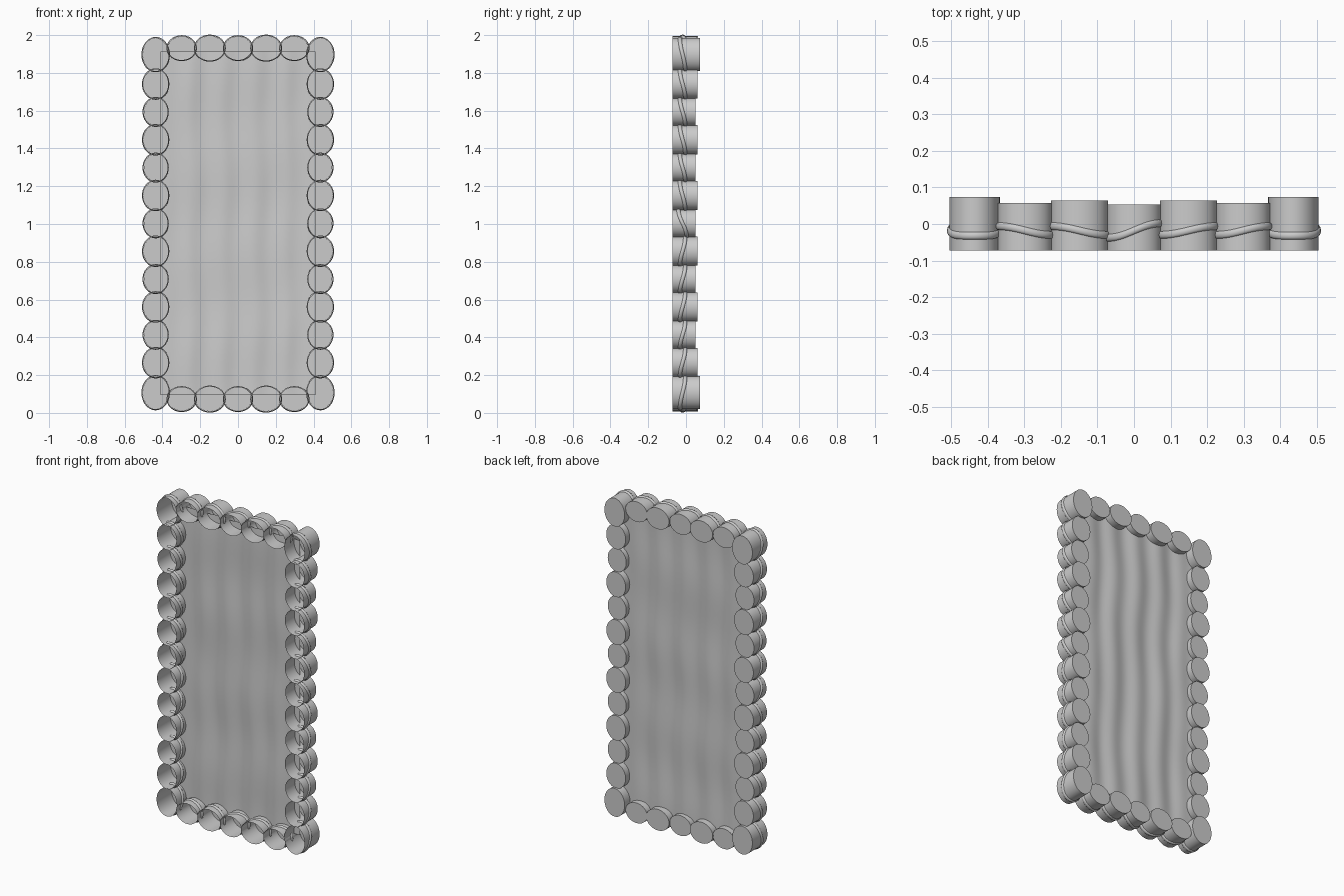
import bpy, bmesh, math

if "Cube" in bpy.data.objects:
    bpy.data.objects.remove(bpy.data.objects["Cube"])

SEG = 40
PANEL_Y = 0.02


def finish(name, bm):
    bmesh.ops.recalc_face_normals(bm, faces=bm.faces)
    me = bpy.data.meshes.new(name)
    bm.to_mesh(me)
    bm.free()
    ob = bpy.data.objects.new(name, me)
    bpy.context.collection.objects.link(ob)
    bpy.ops.object.select_all(action='DESELECT')
    ob.select_set(True)
    bpy.context.view_layer.objects.active = ob
    bpy.ops.object.shade_smooth_by_angle(angle=math.radians(50))
    return ob


def bead(name, x, z, rx, rz, back, tilt_x=0.0, tilt_z=0.0):
    """Oval cup open to the front, with a raised, tilted cord on its wall."""
    bm = bmesh.new()
    ang = [2 * math.pi * i / SEG for i in range(SEG)]
    # cup wall and flat back
    front = [bm.verts.new((x + rx * math.cos(a), -0.072, z + rz * math.sin(a))) for a in ang]
    rear = [bm.verts.new((x + rx * math.cos(a), back, z + rz * math.sin(a))) for a in ang]
    for i in range(SEG):
        j = (i + 1) % SEG
        bm.faces.new((front[i], front[j], rear[j], rear[i]))
    bm.faces.new(rear)
    finish(name, bm)
    # cord: half-round profile sitting on the outside of the wall
    bm = bmesh.new()
    n, loops = 6, []
    for a in ang:
        c, s = math.cos(a), math.sin(a)
        wave = lambda u: math.sin(u * math.pi / 2)
        y = -0.018 + tilt_x * wave(c) + tilt_z * wave(s)
        loop = []
        for k in range(n + 1):
            t = math.pi * k / n
            d = 0.0005 + 0.006 * math.sin(t)
            loop.append(bm.verts.new((x + (rx + d) * c, y + 0.010 * math.cos(t), z + (rz + d) * s)))
        loops.append(loop)
    for i in range(SEG):
        p, q = loops[i], loops[(i + 1) % SEG]
        for k in range(n):
            bm.faces.new((p[k], p[k + 1], q[k + 1], q[k]))
    finish(name + "_cord", bm)


# rippled centre panel
bm = bmesh.new()
NX, NZ, W, Z0, Z1 = 48, 80, 0.41, 0.095, 1.913
rows = []
for j in range(NZ + 1):
    z = Z0 + (Z1 - Z0) * j / NZ
    row = []
    for i in range(NX + 1):
        x = -W + 2 * W * i / NX
        fade = max(0.0, min(1.0, (W - abs(x)) / 0.15))
        y = PANEL_Y + 0.005 * math.cos(2 * math.pi * (x + 0.008 * math.sin(9 * z)) / 0.17) * fade
        y += 0.004 * math.sin(9 * z + 5 * x) * math.cos(7 * x - 4 * z) * fade
        row.append(bm.verts.new((x, y, z)))
    rows.append(row)
for j in range(NZ):
    for i in range(NX):
        bm.faces.new((rows[j][i], rows[j][i + 1], rows[j + 1][i + 1], rows[j + 1][i]))
finish("rippled_panel", bm)

# side beads, alternating large and small
for side, sx in (("left", -1), ("right", 1)):
    for k in range(11):
        big = k % 2 == 0
        z = 0.266 + 0.1475 * k
        tilt = 0.014 if k < 5 else (-0.022 if k == 5 else -0.014)
        bead(f"{side}_bead_{k + 1}", sx * 0.436, z, 0.066 if big else 0.063,
             0.077 if big else 0.073, 0.06 if big else 0.05, tilt_z=tilt)
    # larger corner beads
    for lvl, z, t in (("bottom", 0.107, 0.014), ("top", 1.897, -0.014)):
        bead(f"{lvl}_{side}_corner_bead", sx * 0.436, z, 0.069, 0.087, 0.074, tilt_z=t)

# top and bottom beads
for lvl, z in (("bottom", 0.073), ("top", 1.931)):
    for k in range(-2, 3):
        big = abs(k) == 1
        tilt = 0.02 if k == 0 else math.copysign(0.012, k)
        bead(f"{lvl}_bead_{k + 3}", k * 0.149, z, 0.078 if big else 0.074,
             0.065 if big else 0.062, {0: 0.054, 1: 0.064, 2: 0.058}[abs(k)], tilt_x=tilt)
